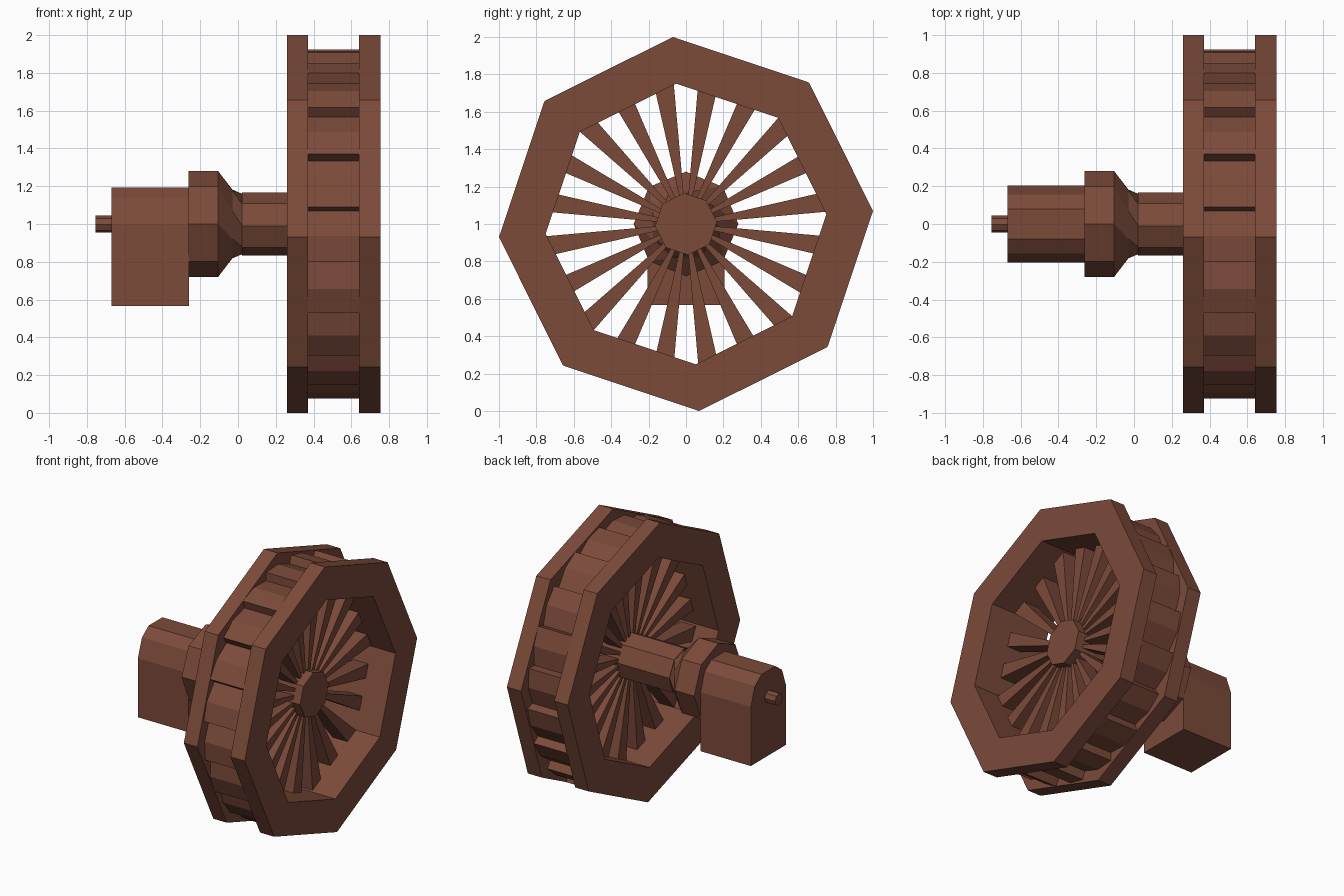
import bpy
import bmesh
from math import sin, cos, radians

if "Cube" in bpy.data.objects:
    bpy.data.objects.remove(bpy.data.objects["Cube"])

brown = bpy.data.materials.new("brown_wood")
brown.diffuse_color = (0.2, 0.069, 0.042, 1)
brown.use_nodes = True
brown.node_tree.nodes["Principled BSDF"].inputs["Base Color"].default_value = brown.diffuse_color


def polar(r, a):
    # point in the wheel plane: angle 0 faces the front, 90 is up
    return (-r * cos(radians(a)), 1 + r * sin(radians(a)))


def octagon(r, start=-4):
    return [polar(r, start + 45 * k) for k in range(8)]


def loft(name, loops, closed=False):
    # loops: list of (x, [(y, z), ...]); capped at both ends unless closed
    n, m = len(loops[0][1]), len(loops)
    verts = [(x, y, z) for x, pts in loops for y, z in pts]
    faces = []
    for i in range(m if closed else m - 1):
        a, b = i * n, ((i + 1) % m) * n
        for j in range(n):
            k = (j + 1) % n
            faces.append((a + j, a + k, b + k, b + j))
    if not closed:
        faces.append(tuple(range(n))[::-1])
        faces.append(tuple(range((m - 1) * n, m * n)))
    mesh = bpy.data.meshes.new(name)
    mesh.from_pydata(verts, [], faces)
    mesh.materials.append(brown)
    obj = bpy.data.objects.new(name, mesh)
    bpy.context.collection.objects.link(obj)
    # consistent outward normals
    bm = bmesh.new()
    bm.from_mesh(mesh)
    bmesh.ops.recalc_face_normals(bm, faces=bm.faces)
    bm.to_mesh(mesh)
    bm.free()
    return obj


# eight-sided wheel rim: two flanges joined by a channel
rim_section = [(0.26, 0.752), (0.26, 1.0024), (0.37, 1.0024), (0.37, 0.80),
               (0.64, 0.80), (0.64, 1.0024), (0.755, 1.0024), (0.755, 0.752)]
loft("wheel_rim", [(x, octagon(r)) for x, r in rim_section], closed=True)

# overlapping sawtooth buckets between the flanges
tooth = [(5, 0.918), (-3.5, 0.929), (-4.4, 0.87)]
outer, inner = [], []
for k in range(20):
    c = 9 - 18 * k
    for da, r in tooth:
        outer.append(polar(r, c + da))
        inner.append(polar(0.77, c + da))
loft("buckets", [(0.37, inner), (0.37, outer), (0.64, outer), (0.64, inner)], closed=True)

# tapered spokes
for k in range(20):
    c = 9 + 18 * k
    pts = [polar(0.15, c - 4.5), polar(0.76, c - 4), polar(0.76, c + 4), polar(0.15, c + 4.5)]
    loft(f"spoke_{k + 1}", [(0.44, pts), (0.56, pts)])

# hub shaft
loft("hub_shaft", [(0.02, octagon(0.166)), (0.62, octagon(0.166))])

# collar with twisted taper into the shaft
loft("collar", [(-0.262, octagon(0.28, 45)), (-0.105, octagon(0.28, 45)),
                (-0.03, octagon(0.195, 21)), (0.022, octagon(0.16, -4))])

# bearing block with arched top
half = [(0.205, 0.567), (0.205, 1.0), (0.157, 1.135), (0.08, 1.192)]
block = half + [(-y, z) for y, z in reversed(half)]
loft("bearing_block", [(-0.67, block), (-0.26, block)])

# axle stub
loft("axle_stub", [(-0.755, octagon(0.045)), (-0.66, octagon(0.045))])
